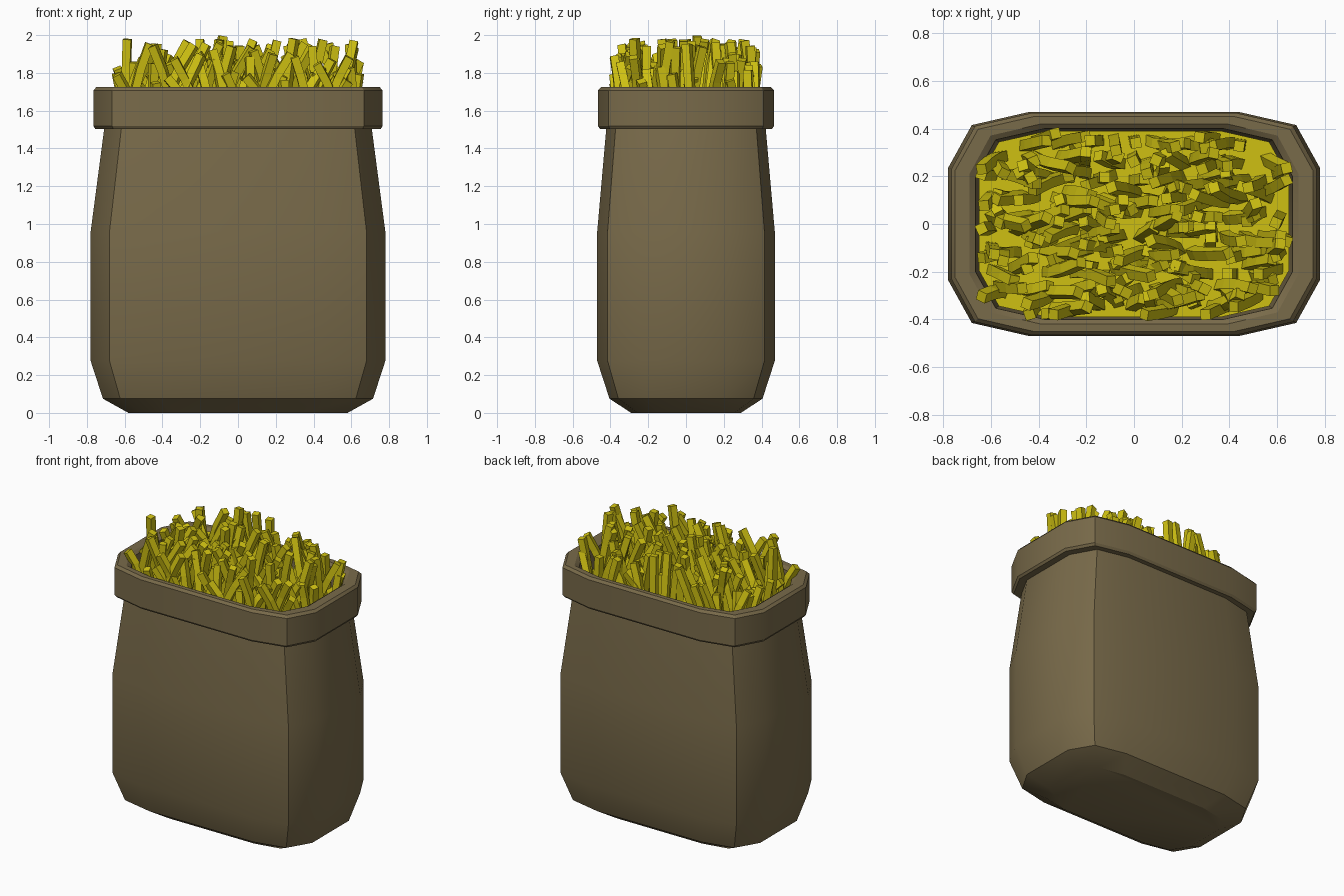
import bpy, bmesh, math, random
from mathutils import Vector, Matrix

if "Cube" in bpy.data.objects:
    bpy.data.objects.remove(bpy.data.objects["Cube"])

random.seed(7)


def material(name, rgb):
    m = bpy.data.materials.new(name)
    m.diffuse_color = (*rgb, 1)
    m.use_nodes = True
    m.node_tree.nodes["Principled BSDF"].inputs["Base Color"].default_value = m.diffuse_color
    return m


def finish(bm, name, mat, smooth=False):
    bmesh.ops.recalc_face_normals(bm, faces=bm.faces)
    me = bpy.data.meshes.new(name)
    bm.to_mesh(me)
    bm.free()
    ob = bpy.data.objects.new(name, me)
    bpy.context.collection.objects.link(ob)
    me.materials.append(mat)
    if smooth:
        bpy.ops.object.select_all(action='DESELECT')
        ob.select_set(True)
        bpy.context.view_layer.objects.active = ob
        bpy.ops.object.shade_smooth_by_angle(angle=math.radians(30))
    return ob


# Twelve-sided cross-section, one quarter mirrored around
quarter = [(1.0, 0.5), (0.872, 0.883), (0.564, 1.0)]
section = (quarter + [(-x, y) for x, y in reversed(quarter)]
           + [(-x, -y) for x, y in quarter] + [(x, -y) for x, y in reversed(quarter)])


def loft(rows, cap_bottom=False, cap_top=False, closed=False):
    bm = bmesh.new()
    rings = [[bm.verts.new((x * hx, y * hy, z)) for x, y in section] for hx, hy, z in rows]
    pairs = list(zip(rings, rings[1:])) + ([(rings[-1], rings[0])] if closed else [])
    n = len(section)
    for a, b in pairs:
        for i in range(n):
            bm.faces.new((a[i], a[(i + 1) % n], b[(i + 1) % n], b[i]))
    if cap_bottom:
        bm.faces.new(rings[0])
    if cap_top:
        bm.faces.new(rings[-1])
    return bm


brown = material("sack_brown", (0.19, 0.145, 0.068))
yellow = material("fries_yellow", (0.62, 0.53, 0.006))

# Sack body
finish(loft([(0.58, 0.29, 0), (0.715, 0.405, 0.075), (0.78, 0.47, 0.275),
             (0.78, 0.47, 0.96), (0.705, 0.42, 1.53)], cap_bottom=True), "sack_body", brown, True)

# Folded cuff with bevelled rims
finish(loft([(0.69, 0.41, 1.502), (0.755, 0.455, 1.502), (0.765, 0.465, 1.518),
             (0.765, 0.465, 1.708), (0.75, 0.45, 1.725), (0.69, 0.42, 1.725),
             (0.665, 0.40, 1.708), (0.65, 0.39, 1.50)], closed=True), "sack_cuff", brown, True)

# Filling surface under the fries
finish(loft([(0.65, 0.39, 1.50), (0.65, 0.39, 1.58)], cap_bottom=True, cap_top=True),
       "fries_filling", yellow)

# Loose fries: square sticks bent along their length
bm = bmesh.new()
HALF, SEGS, BASE = 0.022, 3, 1.55
COLS, ROWS = 19, 10


def add_fry(x, y, top, lean, bend, spin):
    rings = []
    for s in range(SEGS + 1):
        t = s / SEGS
        c = Vector((x, y, BASE)) + Vector((*(lean * t + bend * t * t), (top - BASE) * t))
        slope = (lean + 2 * bend * t) / (top - BASE)
        axis = Vector((slope.x, slope.y, 1)).normalized()
        rot = Vector((0, 0, 1)).rotation_difference(axis).to_matrix() @ Matrix.Rotation(spin, 3, 'Z')
        rings.append([bm.verts.new(c + rot @ Vector((u * HALF, v * HALF, 0)))
                      for u, v in ((-1, -1), (1, -1), (1, 1), (-1, 1))])
    for a, b in zip(rings, rings[1:]):
        for i in range(4):
            bm.faces.new((a[i], a[(i + 1) % 4], b[(i + 1) % 4], b[i]))
    bm.faces.new(rings[0])
    bm.faces.new(rings[-1])


for r in range(ROWS):
    for c in range(COLS):
        x = -0.59 + 1.18 * c / (COLS - 1) + random.uniform(-0.025, 0.025)
        y = -0.345 + 0.69 * r / (ROWS - 1) + random.uniform(-0.02, 0.02)
        if abs(x) / 0.61 + abs(y) / 0.36 > 1.7:
            continue
        top = random.uniform(1.74, 1.985)
        reach = random.uniform(-0.17, 0.17)
        tip = max(-0.64, min(0.64, x + reach))
        tip_y = max(-0.38, min(0.38, y + random.uniform(-0.06, 0.06)))
        move = Vector((tip - x, tip_y - y))
        side = Vector((-move.y, move.x)) * random.uniform(-0.4, 0.4)
        share = random.uniform(0.3, 0.9)
        add_fry(x, y, top, move * share + side, move * (1 - share) - side,
                random.uniform(-0.5, 0.5))
# Tallest fry sets the overall height
add_fry(-0.13, 0.05, 1.995, Vector((0.02, 0.01)), Vector((0.03, 0)), 0.2)
for v in bm.verts:
    v.co.z = min(v.co.z, 2.0)
finish(bm, "fries", yellow)
